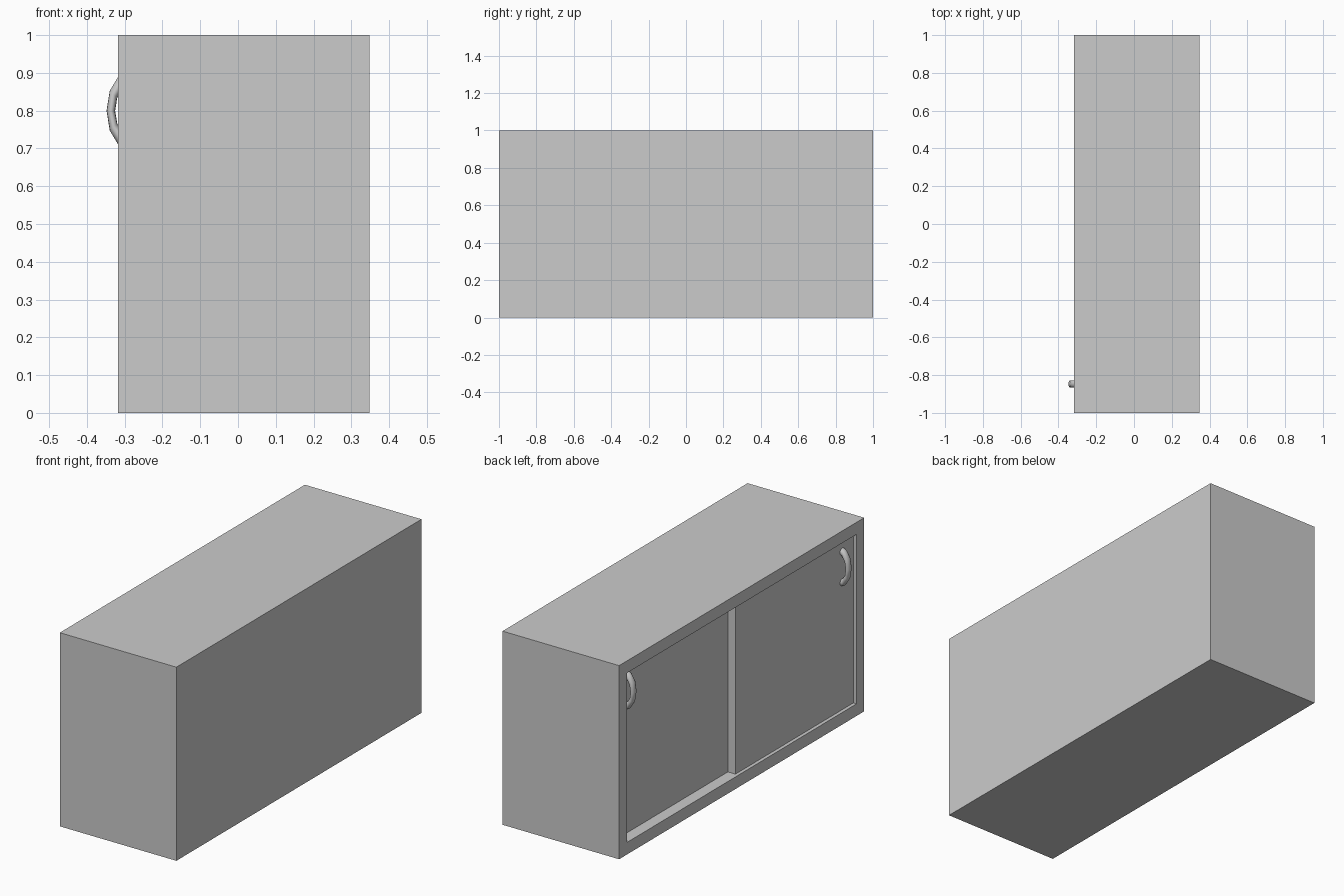
import bpy, bmesh
from math import sin, cos, pi, radians

if "Cube" in bpy.data.objects:
    bpy.data.objects.remove(bpy.data.objects["Cube"])

X0, X1 = -0.318, 0.348      # open face and back of the cabinet
T = 0.0625                  # board thickness
DOOR_T = 0.043


def add_object(name, bm):
    bmesh.ops.recalc_face_normals(bm, faces=bm.faces)
    mesh = bpy.data.meshes.new(name)
    bm.to_mesh(mesh)
    bm.free()
    obj = bpy.data.objects.new(name, mesh)
    bpy.context.collection.objects.link(obj)
    return obj


def box_mesh(lo, hi):
    bm = bmesh.new()
    bmesh.ops.create_cube(bm, size=1)
    for v in bm.verts:
        v.co = [(a + b) / 2 + c * (b - a) for a, b, c in zip(lo, hi, v.co)]
    return bm


# Cabinet shell: box with its -x face inset and pushed inwards
bm = box_mesh((X0, -1, 0), (X1, 1, 1))
bm.normal_update()
front = min(bm.faces, key=lambda f: f.calc_center_median().x)
bmesh.ops.inset_region(bm, faces=[front], thickness=T, use_even_offset=True)
cavity = bmesh.ops.extrude_face_region(bm, geom=[front])
for v in [g for g in cavity["geom"] if isinstance(g, bmesh.types.BMVert)]:
    v.co.x = X1 - T
if front.is_valid:
    bmesh.ops.delete(bm, geom=[front], context='FACES_ONLY')
add_object("cabinet_shell", bm)


def handle(name, door_x, y):
    # Half ring flattened in x, its ends sunk into the door
    major, minor, squash, sides = 0.086, 0.019, 0.6, 12
    bm = bmesh.new()
    rings = []
    for i in range(7):
        a = radians(-90 + 30 * i)
        ring = []
        for j in range(sides):
            b = 2 * pi * j / sides
            r = major + minor * cos(b)
            ring.append(bm.verts.new((door_x + 0.015 - squash * r * cos(a),
                                      y + minor * sin(b), 0.8 + r * sin(a))))
        rings.append(ring)
    for p, q in zip(rings, rings[1:]):
        for j in range(sides):
            k = (j + 1) % sides
            bm.faces.new((p[j], p[k], q[k], q[j]))
    bm.faces.new(rings[0])
    bm.faces.new(rings[-1])
    obj = add_object(name, bm)
    bpy.ops.object.select_all(action='DESELECT')
    obj.select_set(True)
    bpy.context.view_layer.objects.active = obj
    bpy.ops.object.shade_smooth_by_angle(angle=radians(50))


# Two overlapping sliding doors on parallel tracks, each with a handle
for name, side, x in (("outer", -1, X0 + 0.018), ("inner", 1, X0 + 0.018 + DOOR_T)):
    ys = sorted((side * (1 - T), -side * 0.025))
    add_object(name + "_door", box_mesh((x, ys[0], T), (x + DOOR_T, ys[1], 1 - T)))
    handle(name + "_door_handle", x, side * 0.847)
